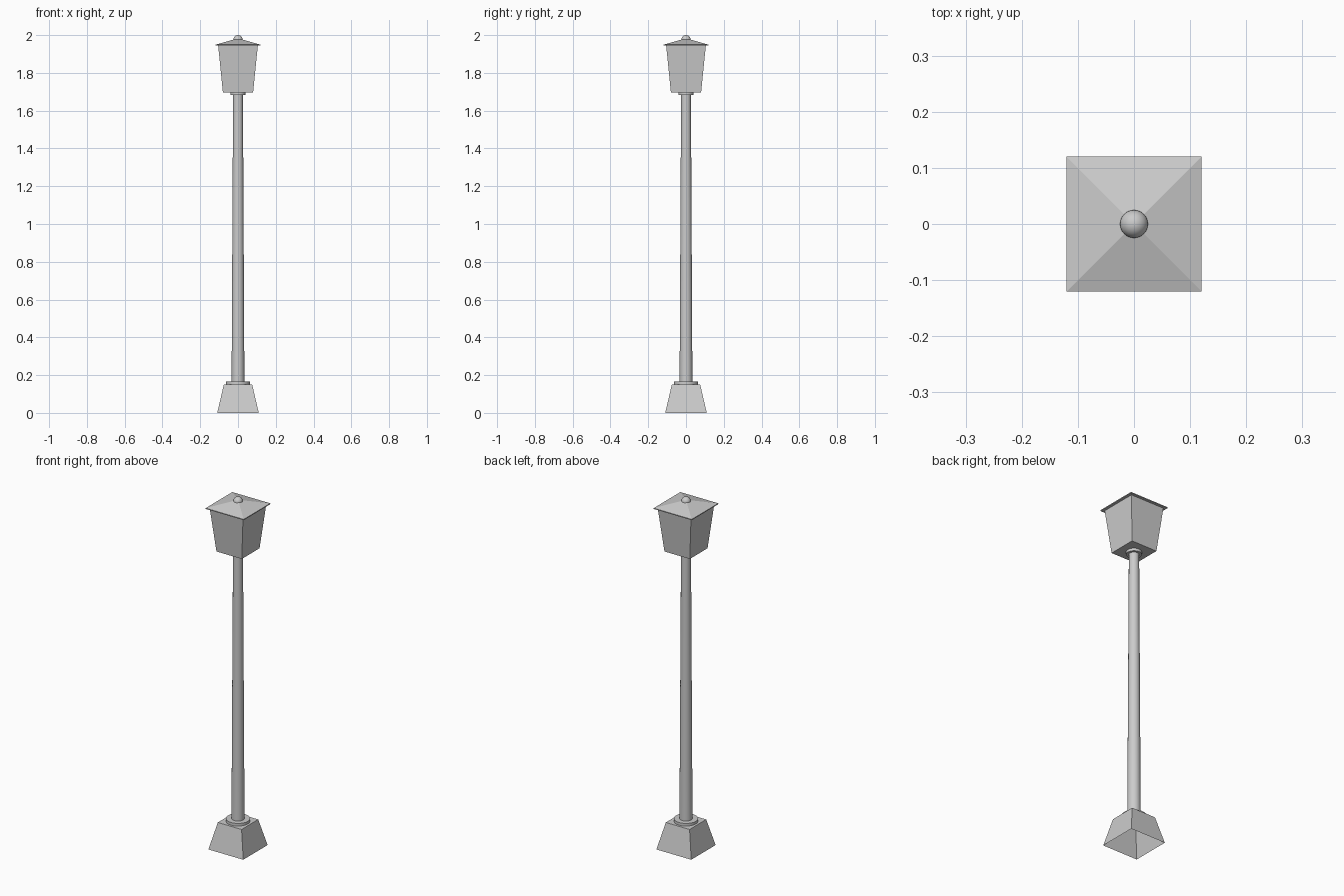
import bpy, bmesh, math

if "Cube" in bpy.data.objects:
    bpy.data.objects.remove(bpy.data.objects["Cube"])


def loft(name, rings, sides, cap_bottom=True, cap_top=True, smooth=False):
    """Stack regular rings of (size, z); four sides use size as half width."""
    bm = bmesh.new()
    square = sides == 4
    k = math.sqrt(2) if square else 1
    off = math.pi / 4 if square else 0
    loops = []
    for r, z in rings:
        if r == 0:
            loops.append([bm.verts.new((0, 0, z))])
            continue
        angles = [off + 2 * math.pi * i / sides for i in range(sides)]
        loops.append([bm.verts.new((k * r * math.cos(a), k * r * math.sin(a), z)) for a in angles])
    for lo, hi in zip(loops, loops[1:]):
        for i in range(sides):
            j = (i + 1) % sides
            if len(hi) == 1:
                bm.faces.new((lo[i], lo[j], hi[0]))
            else:
                bm.faces.new((lo[i], lo[j], hi[j], hi[i]))
    if cap_bottom:
        bm.faces.new(loops[0][::-1])
    if cap_top and len(loops[-1]) > 1:
        bm.faces.new(loops[-1])
    mesh = bpy.data.meshes.new(name)
    bm.to_mesh(mesh)
    bm.free()
    obj = bpy.data.objects.new(name, mesh)
    bpy.context.collection.objects.link(obj)
    if smooth:
        bpy.ops.object.select_all(action='DESELECT')
        obj.select_set(True)
        bpy.context.view_layer.objects.active = obj
        bpy.ops.object.shade_smooth_by_angle(angle=math.radians(35))
    return obj


# Tapered square foot, open underneath
loft("base", [(0.11, 0), (0.075, 0.15)], 4, cap_bottom=False)

# Round post with a collar at each end
loft("lower_collar", [(0.063, 0.15), (0.063, 0.165)], 24, smooth=True)
loft("post", [(0.034, 0.15), (0.026, 1.70)], 24, smooth=True)
loft("upper_collar", [(0.04, 1.682), (0.04, 1.70)], 24, smooth=True)

# Lantern body, widening upward
loft("lantern", [(0.08, 1.697), (0.105, 1.945)], 4)

# Pyramid roof with a thin rim
loft("roof", [(0.12, 1.944), (0.12, 1.949), (0, 1.983)], 4)

# Ball finial
bpy.ops.mesh.primitive_uv_sphere_add(segments=24, ring_count=12, radius=0.025, location=(0, 0, 1.975))
bpy.context.object.name = "finial"
bpy.ops.object.shade_smooth_by_angle(angle=math.radians(35))
